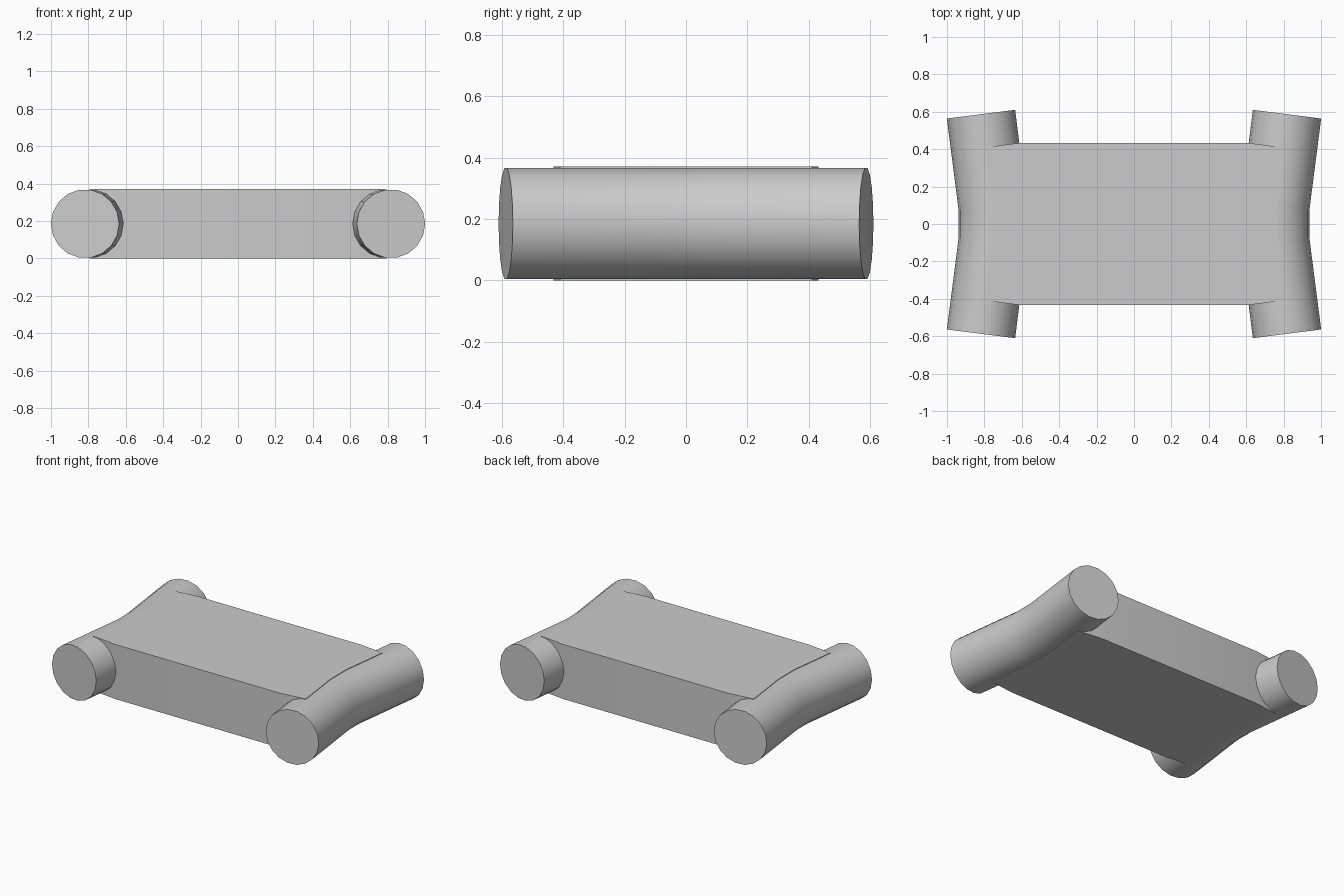
import bpy, bmesh, math
from mathutils import Vector

if "Cube" in bpy.data.objects:
    bpy.data.objects.remove(bpy.data.objects["Cube"], do_unlink=True)

grey = bpy.data.materials.new("grey")
grey.use_nodes = True
GREY = (0.6, 0.6, 0.6, 1)
grey.diffuse_color = GREY
grey.node_tree.nodes["Principled BSDF"].inputs["Base Color"].default_value = GREY

MID = 0.185      # height of the centre plane
RADIUS = 0.184
SIDES = 18


def finish(bm, name):
    bmesh.ops.recalc_face_normals(bm, faces=bm.faces)
    mesh = bpy.data.meshes.new(name)
    bm.to_mesh(mesh)
    bm.free()
    obj = bpy.data.objects.new(name, mesh)
    bpy.context.collection.objects.link(obj)
    mesh.materials.append(grey)
    bpy.ops.object.select_all(action='DESELECT')
    obj.select_set(True)
    bpy.context.view_layer.objects.active = obj
    bpy.ops.object.shade_smooth_by_angle(angle=math.radians(30))


def bent_bar(name, side):
    """Capped round bar whose two halves splay outwards."""
    path = [Vector((side * x, y, MID)) for x, y in
            [(0.818, -0.587), (0.754, -0.085), (0.754, 0.085), (0.818, 0.587)]]
    bm = bmesh.new()
    rings = []
    for i, p in enumerate(path):
        before = (p - path[i - 1]).normalized() if i else Vector()
        after = (path[i + 1] - p).normalized() if i < len(path) - 1 else Vector()
        along = (before + after).normalized()
        across = along.cross(Vector((0, 0, 1)))
        ring = []
        for k in range(SIDES):
            a = math.tau * k / SIDES
            ring.append(bm.verts.new(p + across * RADIUS * math.cos(a)
                                     + Vector((0, 0, RADIUS * math.sin(a)))))
        rings.append(ring)
    for r, s in zip(rings, rings[1:]):
        for k in range(SIDES):
            n = (k + 1) % SIDES
            bm.faces.new((r[k], r[n], s[n], s[k]))
    bm.faces.new(rings[0])
    bm.faces.new(rings[-1])
    finish(bm, name)


# Slab between the bars, its ends following the bar centre lines
corner = [(0.754, 0.085), (0.795, 0.41), (0.62, 0.432)]
right_back = corner
left_back = [(-x, y) for x, y in reversed(corner)]
outline = right_back + left_back
outline += [(-x, -y) for x, y in outline]
bm = bmesh.new()
base = bm.faces.new([bm.verts.new((x, y, 0)) for x, y in outline])
top = bmesh.ops.extrude_face_region(bm, geom=[base])["geom"]
for v in top:
    if isinstance(v, bmesh.types.BMVert):
        v.co.z = 2 * MID
# The extruded region drops its source face, so close the underside
bmesh.ops.holes_fill(bm, edges=[e for e in bm.edges if e.is_boundary], sides=0)
finish(bm, "centre_slab")

# Side bars
bent_bar("left_bar", 1)
bent_bar("right_bar", -1)
